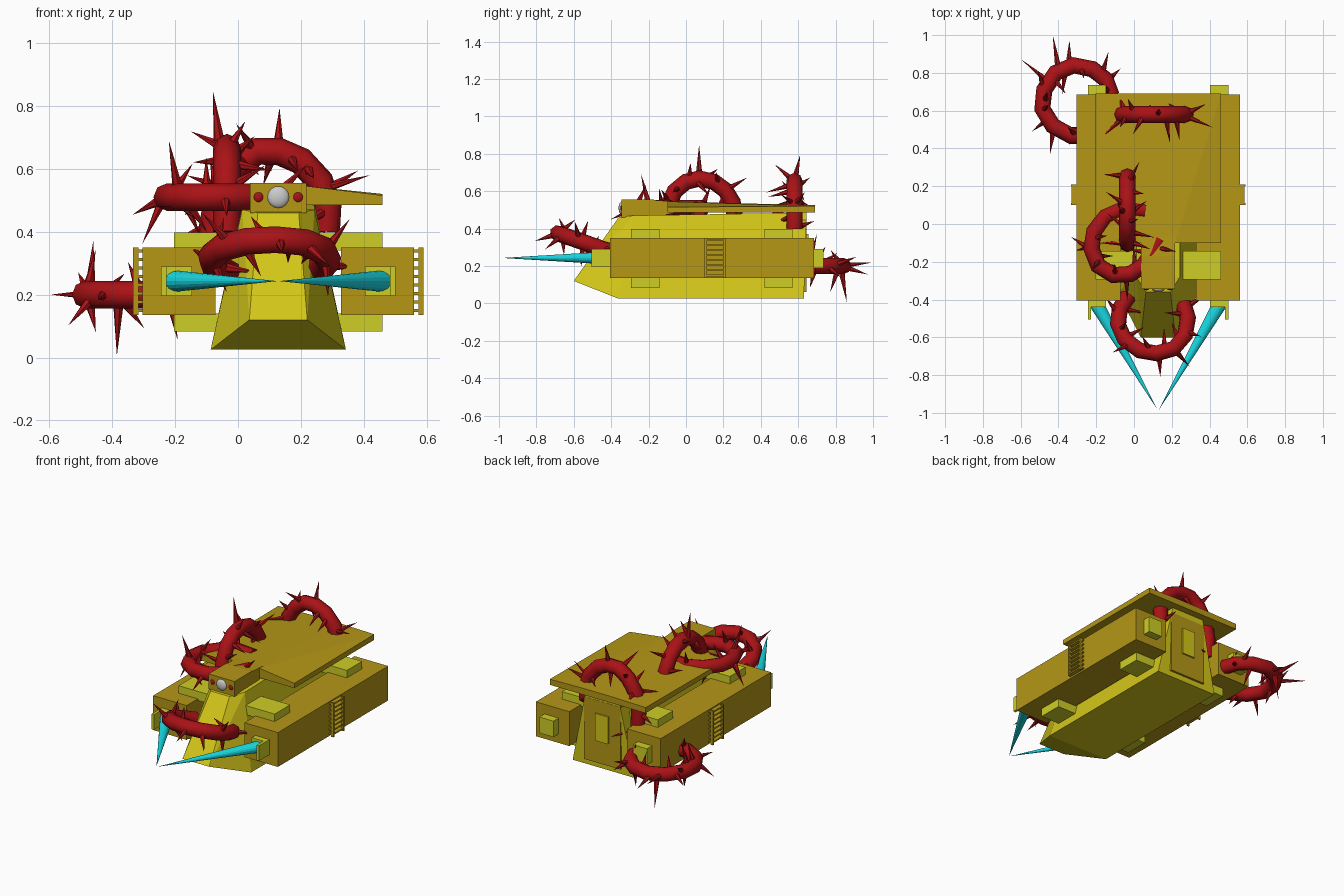
import bpy, bmesh, math, random
from mathutils import Vector

if "Cube" in bpy.data.objects:
    bpy.data.objects.remove(bpy.data.objects["Cube"])

random.seed(7)
CX = 0.128  # vehicle centreline


def material(name, rgb):
    m = bpy.data.materials.new(name)
    m.diffuse_color = (*rgb, 1)
    m.use_nodes = True
    m.node_tree.nodes["Principled BSDF"].inputs["Base Color"].default_value = m.diffuse_color
    return m


YELLOW = material("hull_yellow", (0.66, 0.57, 0.01))
PALE = material("pale_yellow", (0.62, 0.62, 0.02))
GOLD = material("gold", (0.46, 0.31, 0.008))
RED = material("vine_red", (0.40, 0.006, 0.008))
CYAN = material("beam_cyan", (0.01, 0.70, 0.78))


def finish(name, bm, mat):
    bmesh.ops.recalc_face_normals(bm, faces=bm.faces)
    me = bpy.data.meshes.new(name)
    bm.to_mesh(me)
    bm.free()
    ob = bpy.data.objects.new(name, me)
    bpy.context.collection.objects.link(ob)
    if mat:
        me.materials.append(mat)
    return ob


def hull(name, pts, mat):
    """Convex solid around a few corner points."""
    bm = bmesh.new()
    for p in pts:
        bm.verts.new(p)
    bmesh.ops.convex_hull(bm, input=bm.verts)
    bmesh.ops.dissolve_limit(bm, angle_limit=0.01, verts=bm.verts, edges=bm.edges)
    return finish(name, bm, mat)


def box(name, x, y, z, mat):
    return hull(name, [(a, b, c) for a in x for b in y for c in z], mat)


def sides(profile):
    """Mirror (half width, y, z) points about the centreline."""
    return [(CX + s * w, y, z) for s in (-1, 1) for w, y, z in profile]


def spike(bm, base, tip, r, n, ring_axes=None):
    base, tip = Vector(base), Vector(tip)
    if ring_axes:
        u, v = ring_axes
    else:
        d = (tip - base).normalized()
        u = d.orthogonal().normalized()
        v = d.cross(u)
        u, v = u * r, v * r
    ring = [bm.verts.new(base + u * math.cos(2 * math.pi * i / n)
                         + v * math.sin(2 * math.pi * i / n)) for i in range(n)]
    top = bm.verts.new(tip)
    for i in range(n):
        bm.faces.new((ring[i], ring[(i + 1) % n], top))
    bm.faces.new(ring[::-1])


# Central hull with wedge nose
hull("central_hull", sides([(0.215, 0.63, 0.025), (0.215, -0.36, 0.025), (0.092, -0.60, 0.12),
                            (0.065, -0.36, 0.46), (0.115, -0.28, 0.47), (0.115, 0.645, 0.485)]), YELLOW)
box("rear_door", (CX - 0.045, CX + 0.045), (0.60, 0.655), (0.20, 0.37), YELLOW)
box("rear_panel", (CX - 0.125, CX + 0.125), (0.60, 0.645), (0.06, 0.45), GOLD)

# Roof plate, slightly raised along the middle, with head and neck
hull("roof_plate", sides([(0.332, -0.10, 0.485), (0.332, 0.69, 0.485), (0.332, -0.10, 0.515),
                          (0.332, 0.69, 0.52), (0.09, -0.10, 0.545), (0.09, 0.69, 0.525)]), GOLD)
hull("neck", sides([(0.09, -0.18, 0.46), (0.09, -0.18, 0.553), (0.09, -0.05, 0.485),
                    (0.09, -0.05, 0.543)]), GOLD)
box("head", (CX - 0.09, CX + 0.09), (-0.345, -0.17), (0.46, 0.555), GOLD)


def lens(name, x, r, mat):
    bm = bmesh.new()
    bmesh.ops.create_uvsphere(bm, u_segments=16, v_segments=8, radius=r)
    ob = finish(name, bm, mat)
    ob.location = (x, -0.343, 0.51)
    ob.scale.y = 0.5
    for p in ob.data.polygons:
        p.use_smooth = True


lens("main_lens", CX, 0.035, None)

# Everything that repeats on both flanks
for s, side in ((-1, "left"), (1, "right")):
    def span(a, b):
        return (CX + s * a, CX + s * b)

    lens(side + "_lens", CX + s * 0.063, 0.016, RED)
    box(side + "_pod", span(0.20, 0.432), (-0.405, 0.685), (0.135, 0.35), GOLD)
    for y, place in (((-0.295, -0.142), "front"), ((0.42, 0.57), "rear")):
        box(f"{side}_{place}_top_pad", span(0.12, 0.332), y, (0.34, 0.397), PALE)
        box(f"{side}_{place}_lower_pad", span(0.12, 0.332), y, (0.083, 0.14), PALE)
    # Weapon socket, rear block and pointed beam
    box(side + "_socket", span(0.275, 0.372), (-0.44, -0.40), (0.195, 0.29), PALE)
    box(side + "_socket_cheek", span(0.355, 0.372), (-0.505, -0.40), (0.195, 0.29), PALE)
    box(side + "_rear_block", span(0.275, 0.372), (0.68, 0.735), (0.19, 0.29), PALE)
    bm = bmesh.new()
    spike(bm, (CX + s * 0.318, -0.44, 0.243), (CX + s * 0.003, -0.985, 0.243), 0, 16,
          (Vector((0.042, 0, 0)), Vector((0, 0, 0.033))))
    finish(side + "_beam", bm, CYAN)
    # Ladder
    for y in (0.10, 0.20):
        box(side + "_ladder_rail", span(0.445, 0.462), (y, y + 0.01), (0.135, 0.35), GOLD)
    for i in range(8):
        z = 0.145 + i * 0.027
        box(side + "_ladder_rung", span(0.43, 0.458), (0.10, 0.21), (z, z + 0.009), GOLD)


# Thorny vines: faceted tube along a path, with scattered spikes
def vine(name, path, thorns, extra=(), ends=(1, 1)):
    cu = bpy.data.curves.new(name, 'CURVE')
    cu.dimensions = '3D'
    cu.bevel_depth = 0.044
    cu.bevel_resolution = 2
    cu.use_fill_caps = True
    sp = cu.splines.new('POLY')
    sp.points.add(len(path) - 1)
    for p, co in zip(sp.points, path):
        p.co = (*co, 1)
    sp.points[0].radius, sp.points[-1].radius = ends
    cu.materials.append(RED)
    bpy.context.collection.objects.link(bpy.data.objects.new(name, cu))
    bm = bmesh.new()
    pts = [Vector(p) for p in path]
    for i in range(thorns):
        t = (i + random.uniform(0.2, 0.8)) / thorns * (len(pts) - 1)
        k = min(int(t), len(pts) - 2)
        c = pts[k].lerp(pts[k + 1], t - k)
        d = (pts[k + 1] - pts[k]).normalized()
        u = d.orthogonal().normalized()
        a = i * 2.4 + random.uniform(-0.4, 0.4)
        out = u * math.cos(a) + d.cross(u) * math.sin(a)
        lean = d * random.uniform(-0.05, 0.05)
        spike(bm, c + out * 0.03, c + out * random.uniform(0.10, 0.155) + lean, 0.016, 6)
    for b, t in extra:
        spike(bm, b, t, 0.018, 6)
    finish(name + "_thorns", bm, RED)


# Nose vine, lying in a plane that rises toward the front
front = [(-0.03, -0.38), (-0.075, -0.45), (-0.085, -0.53), (-0.05, -0.61), (0.03, -0.67), (0.12, -0.685),
         (0.21, -0.66), (0.27, -0.59), (0.285, -0.50), (0.26, -0.42)]
vine("nose_vine", [(x, y, 0.275 - (y + 0.40) * 0.35) for x, y in front], 17)

# Rear left vine, a level hook
rear = [(-0.20, 0.47), (-0.33, 0.465), (-0.43, 0.52), (-0.485, 0.61), (-0.475, 0.71), (-0.415, 0.80),
        (-0.32, 0.84), (-0.22, 0.82), (-0.15, 0.765), (-0.12, 0.68)]
vine("rear_vine", [(x, y, 0.20) for x, y in rear], 16,
     [((-0.40, 0.82, 0.2), (-0.43, 1.0, 0.22)), ((-0.38, 0.83, 0.18), (-0.385, 0.86, 0.005)),
      ((-0.45, 0.75, 0.2), (-0.595, 0.87, 0.2)), ((-0.47, 0.66, 0.22), (-0.46, 0.7, 0.37))])

# Arch across the rear of the roof
arch = [(-0.07, 0.28), (-0.08, 0.42), (-0.06, 0.53), (-0.005, 0.61), (0.06, 0.655), (0.13, 0.655),
        (0.20, 0.625), (0.26, 0.56), (0.285, 0.48), (0.28, 0.40)]
vine("rear_arch_vine", [(x, 0.58, z) for x, z in arch], 15,
     [((0.25, 0.58, 0.53), (0.42, 0.51, 0.58)), ((-0.05, 0.57, 0.54), (-0.17, 0.46, 0.52))])

# Arch along the middle of the roof
mid = [(-0.105, 0.40), (-0.10, 0.51), (-0.06, 0.60), (0.0, 0.65), (0.07, 0.667), (0.15, 0.65), (0.21, 0.605),
       (0.25, 0.54), (0.26, 0.46)]
vine("mid_arch_vine", [(-0.035, y, z) for y, z in mid], 13,
     [((-0.06, 0.07, 0.69), (-0.08, 0.07, 0.848))])

# Level hook at the left of the head
hook = [(0.06, 0.07), (-0.06, 0.085), (-0.15, 0.04), (-0.21, -0.04), (-0.225, -0.13), (-0.19, -0.22),
        (-0.11, -0.27), (-0.02, -0.265), (0.05, -0.22), (0.10, -0.15), (0.14, -0.08)]
vine("head_vine", [(x, y, 0.51) for x, y in hook], 14,
     [((-0.23, -0.12, 0.52), (-0.305, -0.14, 0.36)), ((-0.19, -0.2, 0.53), (-0.22, -0.24, 0.69))])
